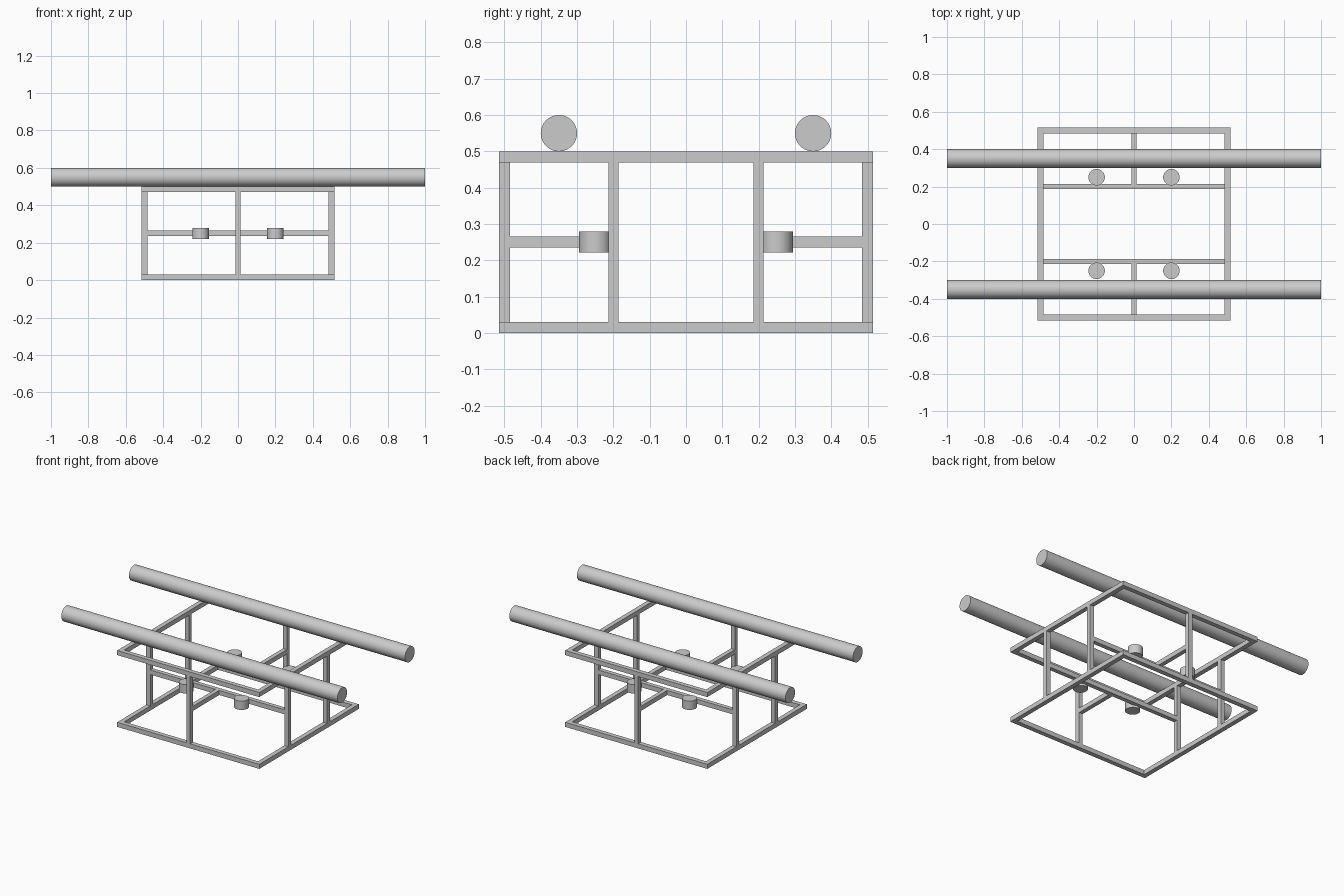
import bpy

cube = bpy.data.objects.get("Cube")
if cube:
    bpy.data.objects.remove(cube, do_unlink=True)

# Single grey metal colour
grey = bpy.data.materials.new("grey_metal")
grey.use_nodes = True
grey.diffuse_color = (0.6, 0.6, 0.6, 1)
grey.node_tree.nodes["Principled BSDF"].inputs["Base Color"].default_value = (0.6, 0.6, 0.6, 1)


def finish(name):
    obj = bpy.context.object
    obj.name = name
    obj.data.materials.append(grey)
    return obj


def bar(name, center, size):
    bpy.ops.mesh.primitive_cube_add(size=1, location=center)
    obj = finish(name)
    obj.scale = size
    bpy.ops.object.transform_apply(location=False, rotation=False, scale=True)


def cylinder(name, center, radius, length, rotation=(0, 0, 0)):
    bpy.ops.mesh.primitive_cylinder_add(vertices=48, radius=radius, depth=length,
                                        location=center, rotation=rotation)
    finish(name)
    bpy.ops.object.shade_smooth_by_angle(angle=0.6)


T = 0.03        # frame bar thickness
W = 0.028       # post and cross bar width
HALF = 0.5      # frame half width, to bar centre
TOP = 0.5       # frame height
MID = 0.25      # cross bar height
INNER = 0.2     # inner post offset

# Square rings at the bottom and top
for level, z in (("lower", T / 2), ("upper", TOP - T / 2)):
    for side, s in (("left", 1), ("right", -1)):
        bar(f"{level}_{side}_rail", (s * HALF, 0, z), (T, 2 * HALF + T, T))
    for side, s in (("front", -1), ("back", 1)):
        bar(f"{level}_{side}_rail", (0, s * HALF, z), (2 * HALF - T, T, T))

for end, s in (("front", -1), ("back", 1)):
    # Centre post on the outer rail, and posts on both side rails
    bar(f"{end}_centre_post", (0, s * HALF, TOP / 2), (W, T, TOP - 2 * T))
    for side, sx in (("left", 1), ("right", -1)):
        bar(f"{end}_{side}_post", (sx * HALF, s * INNER, TOP / 2), (T, W, TOP - 2 * T))

    # T-shaped motor supports at mid height
    bar(f"{end}_cross_bar", (0, s * INNER, MID), (2 * HALF - T, W, T))
    y0, y1 = INNER + W / 2, HALF - T / 2
    bar(f"{end}_support_bar", (0, s * (y0 + y1) / 2, MID), (W, y1 - y0, T))

    # Short upright drums beside the cross bar
    for side, sx in (("left", 1), ("right", -1)):
        cylinder(f"{end}_{side}_drum", (sx * 0.2, s * 0.25, MID), 0.044, 0.058)

    # Long float tube resting on the upper ring
    cylinder(f"{end}_tube", (0, s * 0.35, TOP + 0.05), 0.05, 2.0, (0, 1.5707963, 0))
